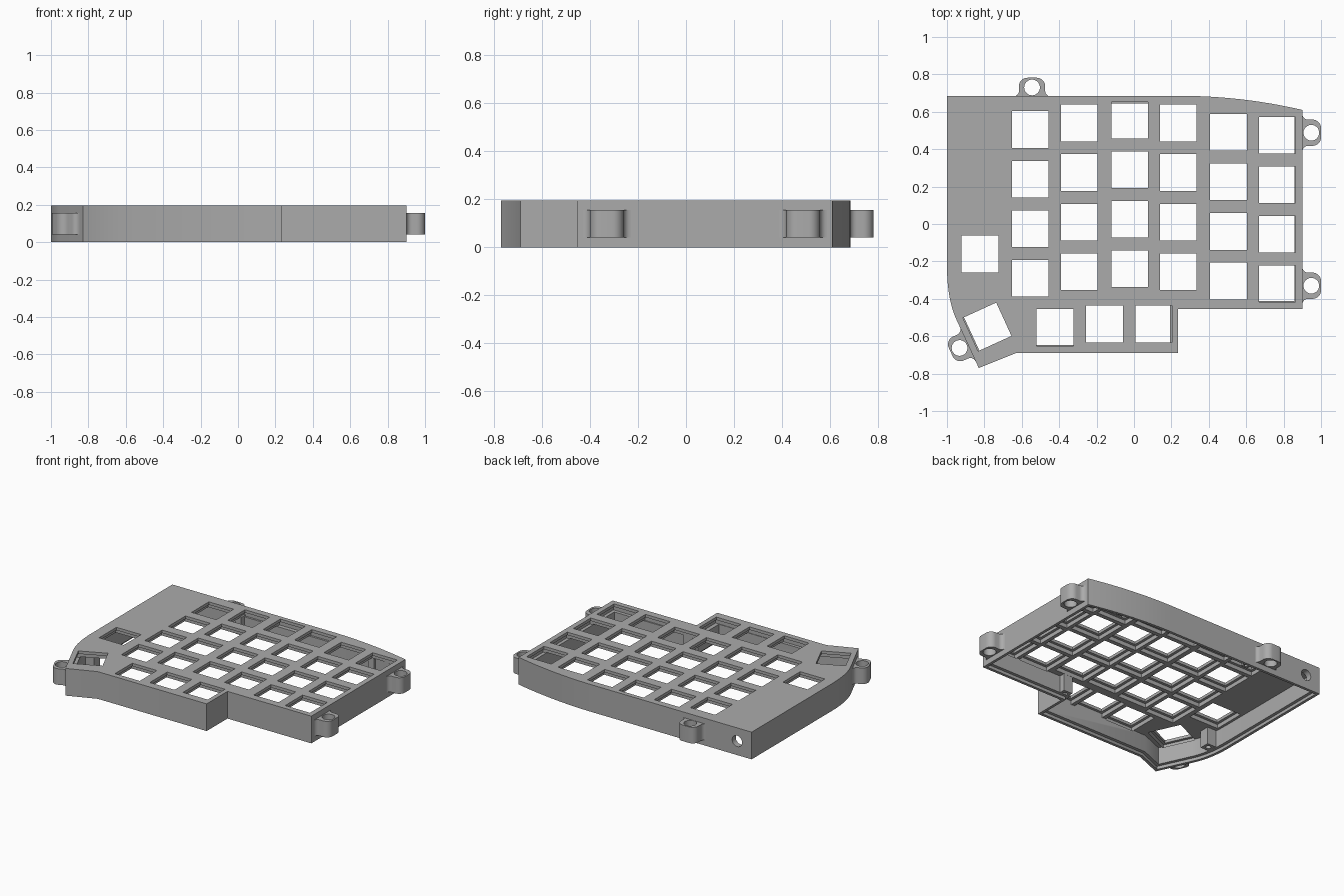
import bpy, bmesh, math
from mathutils import Vector, Matrix

old = bpy.data.objects.get("Cube")
if old:
    bpy.data.objects.remove(old, do_unlink=True)

TOP, PLATE, CEILING = 0.195, 0.174, 0.145
KEY, WALL = 0.196, 0.042

grey = bpy.data.materials.new("case grey")
grey.use_nodes = True
COLOUR = (0.41, 0.41, 0.41, 1)
grey.diffuse_color = COLOUR
grey.node_tree.nodes["Principled BSDF"].inputs["Base Color"].default_value = COLOUR


def prisms(name, outlines, z0, z1):
    """One object holding an upright prism for every outline."""
    bm = bmesh.new()
    for pts in outlines:
        face = bm.faces.new([bm.verts.new((p[0], p[1], z0)) for p in pts])
        new = bmesh.ops.extrude_face_region(bm, geom=[face])["geom"]
        verts = [v for v in new if isinstance(v, bmesh.types.BMVert)]
        bmesh.ops.translate(bm, verts=verts, vec=(0, 0, z1 - z0))
    bmesh.ops.recalc_face_normals(bm, faces=bm.faces)
    mesh = bpy.data.meshes.new(name)
    bm.to_mesh(mesh)
    bm.free()
    mesh.materials.append(grey)
    obj = bpy.data.objects.new(name, mesh)
    bpy.context.collection.objects.link(obj)
    return obj


def activate(obj):
    bpy.ops.object.select_all(action="DESELECT")
    obj.select_set(True)
    bpy.context.view_layer.objects.active = obj


def cut(obj, cutter):
    """Subtract the cutter and discard it."""
    mod = obj.modifiers.new("cut", "BOOLEAN")
    mod.operation, mod.solver, mod.object = "DIFFERENCE", "EXACT", cutter
    activate(obj)
    bpy.ops.object.modifier_apply(modifier=mod.name)
    bpy.data.objects.remove(cutter, do_unlink=True)


def smooth(obj):
    activate(obj)
    bpy.ops.object.shade_smooth_by_angle(angle=math.radians(30))


def inset(pts, d):
    """Mitred inward offset of a counter-clockwise outline."""
    out = []
    for i, p in enumerate(pts):
        p, a, b = Vector(p), Vector(pts[i - 1]), Vector(pts[(i + 1) % len(pts)])
        e, f = (p - a).normalized(), (b - p).normalized()
        n, m = Vector((-e.y, e.x)), Vector((-f.y, f.x))
        out.append(p + (n + m) * d / (1 + n.dot(m)))
    return out


def circle(x, y, r, n=32):
    return [(x + r * math.cos(math.tau * i / n), y + r * math.sin(math.tau * i / n)) for i in range(n)]


def square(x, y, size, angle=0):
    r = size / math.sqrt(2)
    turns = [angle + math.pi / 4 + i * math.pi / 2 for i in range(4)]
    return [(x + r * math.cos(t), y + r * math.sin(t)) for t in turns]


# Case outline, counter-clockwise, with bowed back and left edges
tilt = math.radians(24.5)
back_bow = [(0.9 - 0.65 * t, 0.61 + 0.075 * (1 - (1 - t) ** 2)) for t in [i / 12 for i in range(13)]]
side_bow = []
for i in range(11):
    t = i / 10
    p = Vector((-1, -0.22)) * (1 - t) ** 2 + Vector((-1, -0.4)) * 2 * t * (1 - t) + Vector((-0.95, -0.51)) * t * t
    side_bow.append(tuple(p))
outline = [(0.235, -0.69), (0.235, -0.455), (0.9, -0.455)] + back_bow
outline += [(-1, 0.685)] + side_bow + [(-0.83, -0.77), (-0.63, -0.69)]

# Key positions: six staggered columns, a side key and the thumb row
columns = [(-0.555, 0.505), (-0.293, 0.54), (-0.023, 0.555), (0.237, 0.54), (0.505, 0.49), (0.765, 0.475)]
keys = [(x, y - 0.265 * row, 0) for x, y in columns for row in range(4)]
keys += [(-0.823, -0.16, 0), (-0.785, -0.55, tilt)]
keys += [(-0.422, -0.553, 0), (-0.158, -0.535, 0), (0.105, -0.535, 0)]

# Hollow case with a stepped bottom rim
case = prisms("case", [outline], 0, TOP)
cut(case, prisms("cavity", [inset(outline, WALL)], -0.1, CEILING))
cut(case, prisms("rim_step", [inset(outline, 0.02)], -0.1, 0.022))

# Key openings, widened underneath for the switch clips
cut(case, prisms("clip_pockets", [square(x, y, 0.234, a) for x, y, a in keys], CEILING - 0.005, PLATE))
cut(case, prisms("key_holes", [square(x, y, KEY, a) for x, y, a in keys], CEILING - 0.005, TOP + 0.1))

# Cable hole through the back wall
cable = prisms("cable_cutter", [circle(0, 0, 0.04, 16)], -0.1, 0.1)
cable.matrix_world = Matrix.Translation((-0.885, 0.68, 0.1)) @ Matrix.Rotation(math.pi / 2, 4, "X")
bpy.context.view_layer.update()
cut(case, cable)
smooth(case)

# Inner support posts
posts = [(0.245, -0.408, 0.07), (-0.915, -0.34, 0.07), (-0.423, 0.63, 0.05), (0.635, 0.625, 0.05)]
for i, (x, y, size) in enumerate(posts):
    post = prisms(f"support_post_{i + 1}", [square(x, y, size)], 0.022, CEILING + 0.005)
    cut(post, prisms("screw_hole", [circle(x, y, size * 0.25, 16)], -0.1, 0.1))

# Mounting lug profile: concave fillet at the wall, rounded outer corner
half = [(0.1, -0.01)]
for i in range(7):
    a = math.pi / 2 * i / 6
    half.append((0.1 - 0.03 * math.sin(a), 0.03 - 0.03 * math.cos(a)))
for i in range(9):
    a = math.pi / 2 * i / 8
    half.append((0.025 + 0.045 * math.cos(a), 0.055 + 0.045 * math.sin(a)))
profile = half + [(-u, v) for u, v in reversed(half)]

# Lugs by wall point and outward direction
lugs = {
    "back_lug": (-0.545, 0.682, math.pi / 2),
    "left_back_lug": (0.9, 0.488, 0),
    "left_front_lug": (0.9, -0.33, 0),
    "thumb_lug": (-0.889, -0.643, math.pi + tilt),
}
for name, (x, y, a) in lugs.items():
    lug = prisms(name, [profile], 0.04, 0.155)
    cut(lug, prisms("lug_hole", [circle(0, 0.048, 0.042)], -0.1, 0.3))
    lug.matrix_world = Matrix.Translation((x, y, 0)) @ Matrix.Rotation(a - math.pi / 2, 4, "Z")
    smooth(lug)
